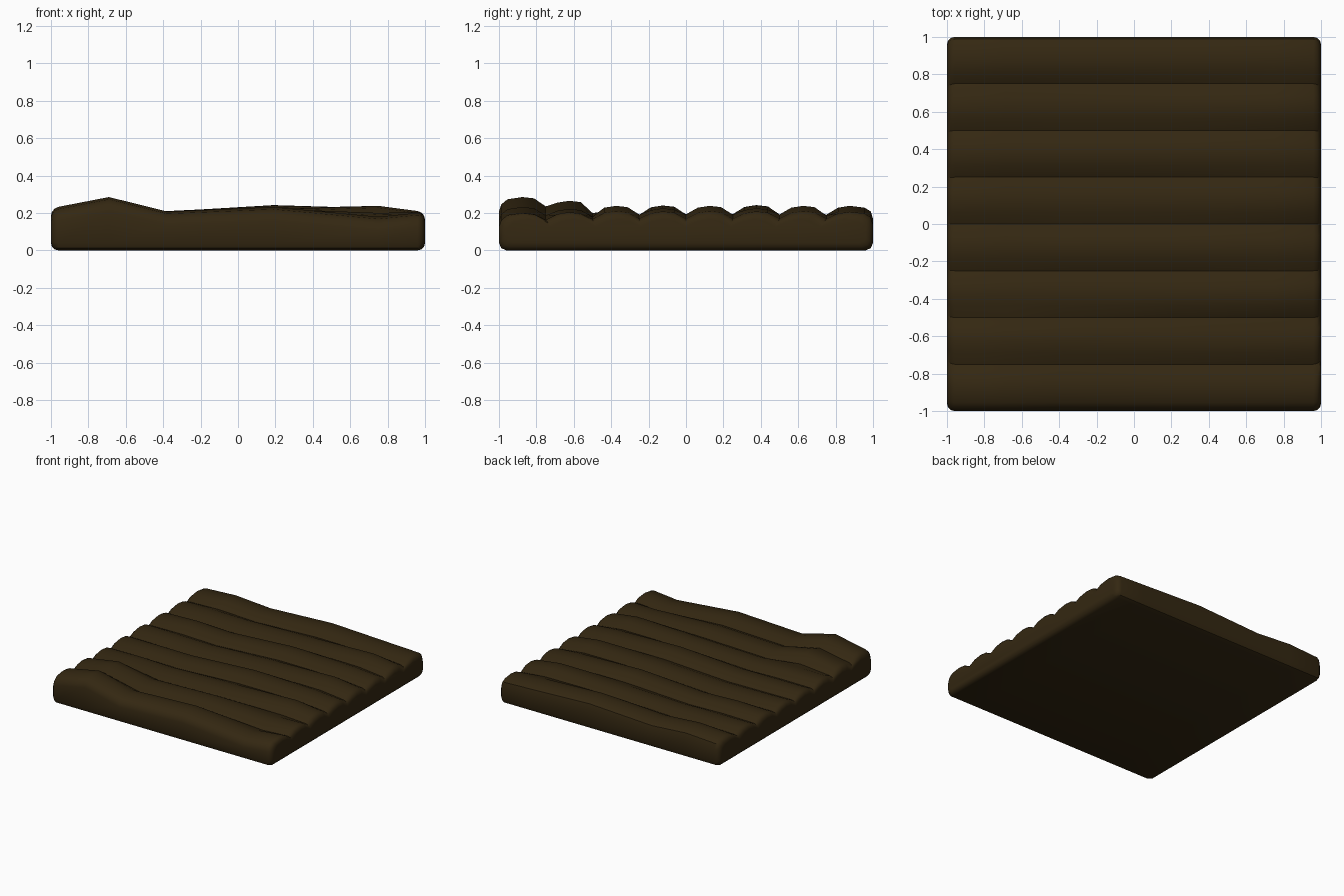
import bpy, bmesh, math

if "Cube" in bpy.data.objects:
    bpy.data.objects.remove(bpy.data.objects["Cube"])

R = 0.04                                   # edge rounding
STATIONS = [-1, -0.69, -0.38, 0.19, 0.75, 1]
# crest height of each furrow ridge (front to back) at every station
CRESTS = [
    [.225, .285, .208, .232, .180, .205],
    [.215, .265, .206, .222, .200, .205],
    [.210, .215, .205, .220, .238, .205],
    [.210, .210, .208, .240, .225, .205],
    [.210, .205, .200, .225, .238, .205],
    [.210, .220, .208, .242, .225, .205],
    [.210, .210, .206, .222, .238, .205],
    [.215, .232, .210, .238, .215, .205],
]
VALLEY = 0.04


def crest(row, x):
    h = CRESTS[row]
    for i in range(5):
        a, b = STATIONS[i], STATIONS[i + 1]
        if x <= b:
            return h[i] + (h[i + 1] - h[i]) * (x - a) / (b - a)
    return h[-1]


def section(x, inset):
    """Closed y-z outline at x, shrunk by the inset for the rounded ends."""
    pts = []
    first, last = crest(0, x), crest(7, x)
    # rounded shoulder at the front
    pts += [(-1, first - .075), (-.988, first - .04), (-.955, first - .012)]
    for r in range(8):
        c, y0 = crest(r, x), -1 + .25 * r
        if r:
            pts.append((y0, (c + crest(r - 1, x)) / 2 - VALLEY))
            pts.append((y0 + .0625, c - .01))
        pts.append((y0 + .125, c))
        if r < 7:
            pts.append((y0 + .1875, c - .007))
    # rounded shoulder at the back and rounded bottom edges
    pts += [(.955, last - .01), (.988, last - .03), (1, last - .07)]
    pts += [(1, R), (.988, .012), (.96, 0), (-.96, 0), (-.988, .012), (-1, R)]
    out = []
    for y, z in pts:
        z = z - inset if z > .1 else z + inset * (1 - z / .1)
        out.append((x, y * (1 - inset), z))
    return out


# stations along the furrows, with rounded ends
steps = [math.radians(a) for a in (90, 60, 30, 0)]
rings = [(-1 + R - R * math.sin(a), R * (1 - math.cos(a))) for a in steps]
rings += [(x, 0) for x in STATIONS[1:-1]]
rings += [(1 - R + R * math.sin(a), R * (1 - math.cos(a))) for a in reversed(steps)]

# ploughed soil slab
bm = bmesh.new()
loops = [[bm.verts.new(p) for p in section(x, d)] for x, d in rings]
n = len(loops[0])
for a, b in zip(loops, loops[1:]):
    for i in range(n):
        j = (i + 1) % n
        bm.faces.new((a[i], a[j], b[j], b[i]))
bm.faces.new(loops[0])
bm.faces.new(loops[-1])
bmesh.ops.recalc_face_normals(bm, faces=bm.faces)
mesh = bpy.data.meshes.new("ploughed_soil")
bm.to_mesh(mesh)
bm.free()

soil = bpy.data.materials.new("dark_brown_soil")
soil.diffuse_color = (0.034, 0.0205, 0.0058, 1)
soil.use_nodes = True
soil.node_tree.nodes["Principled BSDF"].inputs["Base Color"].default_value = soil.diffuse_color
mesh.materials.append(soil)
obj = bpy.data.objects.new("ploughed_soil", mesh)
bpy.context.collection.objects.link(obj)
bpy.context.view_layer.objects.active = obj
obj.select_set(True)
bpy.ops.object.shade_smooth_by_angle(angle=math.radians(35))
